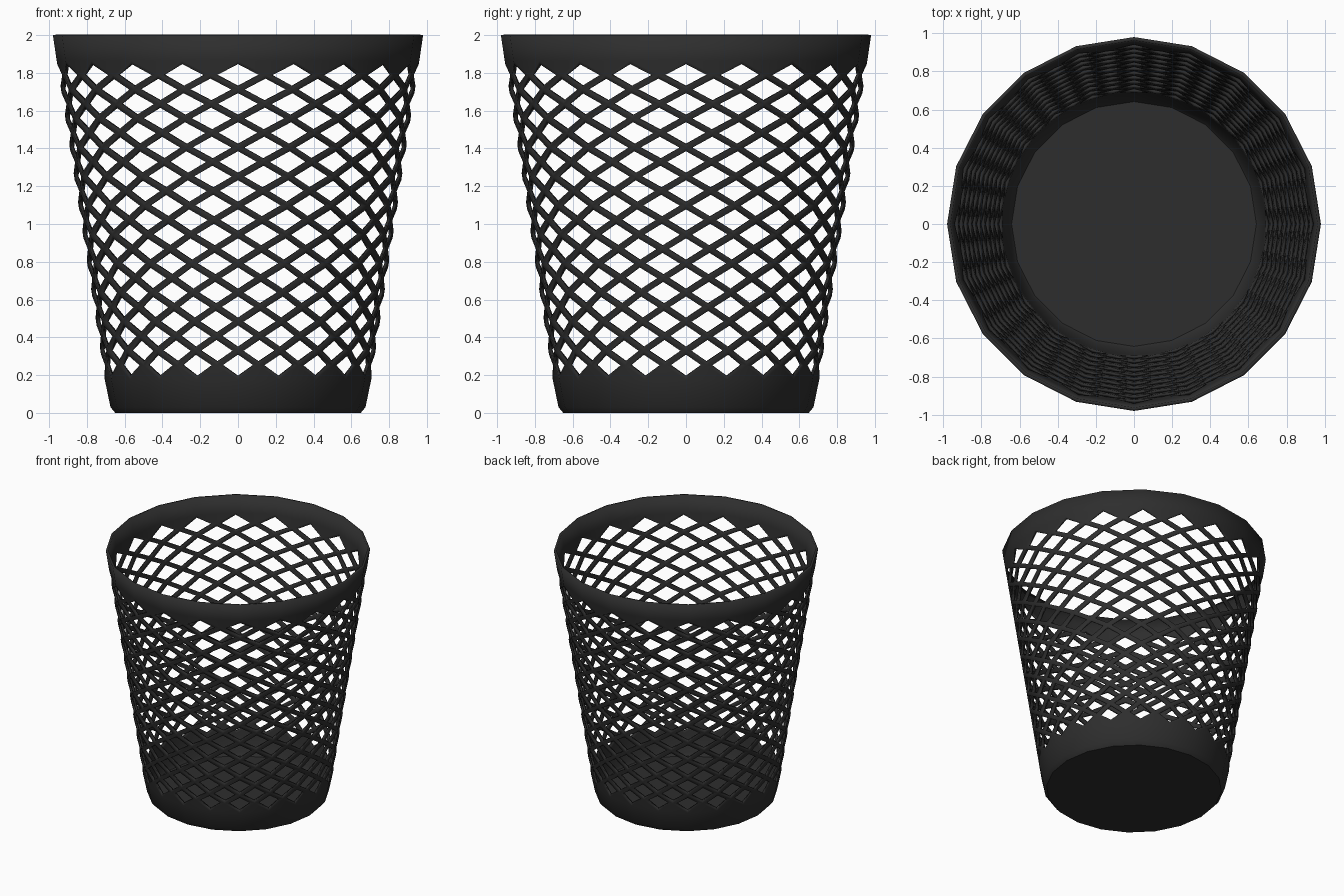
import bpy, bmesh, math
from mathutils import Vector

if "Cube" in bpy.data.objects:
    bpy.data.objects.remove(bpy.data.objects["Cube"])

SIDES, ROWS = 20, 11
Z0, Z1 = 0.175, 1.865          # lattice limits
R0, R1 = 0.705, 0.96           # lattice radii
STRAND = 0.0165                # half width of a strand

mat = bpy.data.materials.new("charcoal_plastic")
mat.diffuse_color = (0.027, 0.027, 0.027, 1)
mat.use_nodes = True
mat.node_tree.nodes["Principled BSDF"].inputs["Base Color"].default_value = mat.diffuse_color

bm = bmesh.new()


def ring(r, z):
    return [bm.verts.new((r * math.cos(2 * math.pi * k / SIDES),
                          r * math.sin(2 * math.pi * k / SIDES), z))
            for k in range(SIDES)]


def bridge(lo, hi):
    for k in range(SIDES):
        n = (k + 1) % SIDES
        bm.faces.new((lo[k], lo[n], hi[n], hi[k]))


def open_diamond(bottom, right, top, left, centre):
    """Frame of four strips around a diamond shaped hole."""
    outer = [bottom, right, top, left]
    a = (right.co - left.co).length / 2
    b = (top.co - bottom.co).length / 2
    s = 1 - STRAND * math.hypot(a, b) / (a * b)
    inner = [bm.verts.new(centre + (v.co - centre) * s) for v in outer]
    for i in range(4):
        j = (i + 1) % 4
        bm.faces.new((outer[i], outer[j], inner[j], inner[i]))


# lattice nodes: panel corners and panel centres
rings = []
for j in range(ROWS + 1):
    t = j / ROWS
    rings.append(ring(R0 + (R1 - R0) * t, Z0 + (Z1 - Z0) * t))
mids = []
for j in range(ROWS):
    row = []
    for k in range(SIDES):
        n = (k + 1) % SIDES
        quad = (rings[j][k], rings[j][n], rings[j + 1][n], rings[j + 1][k])
        row.append(bm.verts.new(sum((v.co for v in quad), Vector()) / 4))
    mids.append(row)

# lattice holes
for j in range(ROWS):
    for k in range(SIDES):
        n = (k + 1) % SIDES
        lo, hi = rings[j][k], rings[j + 1][k]
        open_diamond(lo, mids[j][k], hi, mids[j][k - 1], (lo.co + hi.co) / 2)
        if j > 0:
            l, r = rings[j][k], rings[j][n]
            open_diamond(mids[j - 1][k], r, mids[j][k], l, (l.co + r.co) / 2)

# solid teeth where the lattice meets the bands
for k in range(SIDES):
    n = (k + 1) % SIDES
    bm.faces.new((rings[0][k], rings[0][n], mids[0][k]))
    bm.faces.new((mids[-1][k], rings[-1][n], rings[-1][k]))

# rim band, base band and floor
bridge(rings[-1], ring(0.98, 2.0))
foot, edge = ring(0.675, 0.03), ring(0.65, 0.0)
bridge(foot, rings[0])
bridge(edge, foot)
bm.faces.new(edge[::-1])

mesh = bpy.data.meshes.new("waste_basket")
bm.to_mesh(mesh)
bm.free()
mesh.materials.append(mat)
basket = bpy.data.objects.new("waste_basket", mesh)
bpy.context.collection.objects.link(basket)

# smooth shading with crisp strand edges
bpy.context.view_layer.objects.active = basket
basket.select_set(True)
bpy.ops.object.shade_smooth_by_angle(angle=math.radians(35))

# wall thickness, grown inwards
wall = basket.modifiers.new("wall", "SOLIDIFY")
wall.thickness = 0.018
wall.offset = -1
